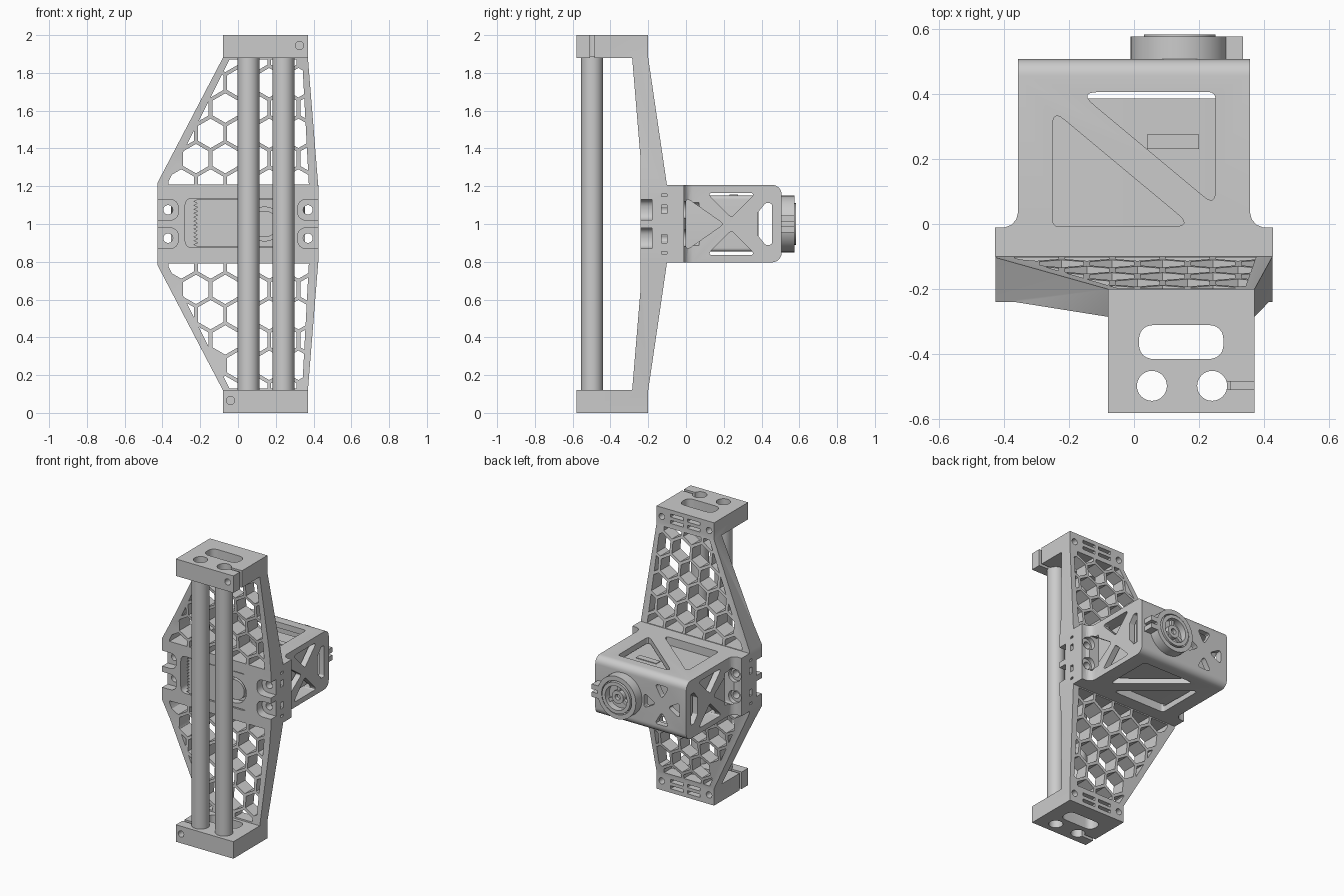
import bpy, bmesh, math
from mathutils import Vector

if "Cube" in bpy.data.objects:
    bpy.data.objects.remove(bpy.data.objects["Cube"])

AX = {'x': lambda p, t: (t, p[0], p[1]),
      'y': lambda p, t: (p[0], t, p[1]),
      'z': lambda p, t: (p[0], p[1], t)}


def prisms(name, polys, axis, a, b):
    """One object holding a straight prism for every 2D outline."""
    bm = bmesh.new()
    for pts in polys:
        lo = [bm.verts.new(AX[axis](p, a)) for p in pts]
        hi = [bm.verts.new(AX[axis](p, b)) for p in pts]
        bm.faces.new(lo)
        bm.faces.new(hi[::-1])
        for i in range(len(pts)):
            j = (i + 1) % len(pts)
            bm.faces.new((lo[j], lo[i], hi[i], hi[j]))
    bmesh.ops.recalc_face_normals(bm, faces=bm.faces)
    me = bpy.data.meshes.new(name)
    bm.to_mesh(me)
    bm.free()
    ob = bpy.data.objects.new(name, me)
    bpy.context.collection.objects.link(ob)
    return ob


def rect(x0, x1, y0, y1):
    return [(x0, y0), (x1, y0), (x1, y1), (x0, y1)]


def circle(x, y, r, n=32, off=0.0):
    return [(x + r * math.cos(off + 2 * math.pi * i / n),
             y + r * math.sin(off + 2 * math.pi * i / n)) for i in range(n)]


def rounded(pts, r, n=6):
    """Round each corner of an outline."""
    out, m = [], len(pts)
    for i in range(m):
        p, a, b = (Vector(pts[k % m]) for k in (i, i - 1, i + 1))
        u, v = (a - p).normalized(), (b - p).normalized()
        t = min(r / math.tan(u.angle(v) / 2), 0.49 * (a - p).length, 0.49 * (b - p).length)
        for k in range(n + 1):
            s = k / n
            out.append(tuple((1 - s) ** 2 * (p + u * t) + 2 * s * (1 - s) * p + s * s * (p + v * t)))
    return out


def clip(poly, region):
    """Clip an outline by a convex counter-clockwise region."""
    for i in range(len(region)):
        a, b = Vector(region[i - 1]), Vector(region[i])
        side = lambda p: (b - a).cross(Vector(p) - a)
        new = []
        for j in range(len(poly)):
            p, q = poly[j - 1], poly[j]
            sp, sq = side(p), side(q)
            if (sp > 0) != (sq > 0):
                new.append(tuple(Vector(p).lerp(Vector(q), sp / (sp - sq))))
            if sq > 0:
                new.append(q)
        poly = new
    return poly


def area(p):
    return 0.5 * abs(sum(p[i - 1][0] * p[i][1] - p[i][0] * p[i - 1][1] for i in range(len(p))))


def boolean(ob, cutters, op='DIFFERENCE'):
    for c in cutters:
        m = ob.modifiers.new("cut", 'BOOLEAN')
        m.operation, m.solver, m.object = op, 'EXACT', c
    bpy.context.view_layer.update()
    me = bpy.data.meshes.new_from_object(ob.evaluated_get(bpy.context.evaluated_depsgraph_get()))
    ob.modifiers.clear()
    ob.data = me
    for c in cutters:
        bpy.data.objects.remove(c)


def flip(polys):
    """Add the copies mirrored about z = 1."""
    return polys + [[(x, 2 - z) for x, z in p] for p in polys]


# Frame: front outline crossed with side profile
half = [(-0.08, 0), (0.37, 0), (0.37, 0.12), (0.425, 0.8)]
left = [(-0.425, 0.78), (-0.08, 0.12)]
outline = half + [(x, 2 - z) for x, z in half[:0:-1]] + [(-0.08, 2), (-0.08, 1.88), (-0.425, 1.22)] + left
frame = prisms("frame", [outline], 'y', -0.7, 0)
low = [(-0.58, 0.12), (-0.58, 0), (-0.2, 0), (-0.2, 0.12), (-0.1, 0.8)]
front = [(-0.285, 1.88), (-0.24, 1.34), (-0.24, 0.66), (-0.285, 0.12)]
side = low + [(y, 2 - z) for y, z in low[::-1]] + front
boolean(frame, [prisms("side", [side], 'x', -0.6, 0.6)], 'INTERSECT')

# Honeycomb openings
region = [(-0.375, 1.21), (0.375, 1.21), (0.34, 1.87), (-0.045, 1.87)]
cells = []
for row in range(-3, 5):
    for col in range(-4, 7):
        hexagon = circle(-0.145 + (col + 0.5 * (row % 2)) * 0.155, 1.48 + row * 0.134,
                         0.078, 6, math.pi / 6)
        c = clip(hexagon, region)
        if len(c) > 2 and area(c) > 0.0006:
            cells.append(c)
cuts = [prisms("cells", flip(cells), 'y', -0.4, 0)]

# Screw ears, nut slots and belt pocket
SCREWS = [(s * 0.37, z) for s in (-1, 1) for z in (0.925, 1.075)]
notches = [rounded([(x - s * 0.055, z - 0.055), (x + s * 0.3, z - 0.055),
                    (x + s * 0.3, z + 0.055), (x - s * 0.055, z + 0.055)], 0.052)
           for x, z in SCREWS for s in [math.copysign(1, x)]]
cuts.append(prisms("ear_notches", notches, 'y', -0.3, -0.18))
cuts.append(prisms("ear_holes", [circle(x, z, 0.025, 20) for x, z in SCREWS], 'y', -0.3, 0))
for a, b in ((-0.6, -0.35), (0.35, 0.6)):
    cuts.append(prisms("nut_slots", flip([rect(-0.13, -0.09, 1.055, 1.1),
                                          rect(-0.13, -0.09, 1.145, 1.16)]), 'x', a, b))
cuts.append(prisms("pocket", [rounded(rect(-0.28, 0.24, 0.875, 1.135), 0.04)], 'y', -0.3, -0.16))

# End block openings
cuts.append(prisms("end_slot", [rounded(rect(0.015, 0.275, -0.415, -0.31), 0.05),
                                circle(0.055, -0.497, 0.046), circle(0.24, -0.497, 0.046)], 'z', -1, 3))
cuts.append(prisms("slit_top", [rect(-0.508, -0.484, 1.8, 2.1)], 'x', 0.27, 0.5))
cuts.append(prisms("slit_bottom", [rect(-0.508, -0.484, -0.1, 0.2)], 'x', -0.2, 0.03))
cuts.append(prisms("clamp_holes", [circle(0.325, 1.945, 0.022, 20),
                                   circle(-0.04, 0.065, 0.022, 20)], 'y', -0.7, -0.4))
back = [circle(x, 1.935, 0.022, 20) for x in (-0.04, 0.33)]
back += [rect(x, x + 0.1, z, z + 0.022) for x in (0.03, 0.16) for z in (1.905, 1.95)]
cuts.append(prisms("back_slots", flip(back), 'y', -0.27, 0))
boolean(frame, cuts)

# Toothed rack and idler boss in the pocket
teeth = [(-0.215 - 0.022 * (i % 2), 0.88 + 0.25 * i / 24) for i in range(25)]
rack = prisms("belt_rack", [[(0.235, 0.88)] + teeth + [(0.235, 1.13)]], 'y', -0.236, -0.15)
boolean(rack, [prisms("seat", [circle(0.14, 1, 0.09)], 'y', -0.3, -0.19)])
prisms("idler_boss", [circle(0.14, 1, 0.07)], 'y', -0.23, -0.18)

# Guide tubes
for i, x in enumerate((0.055, 0.24)):
    tube = prisms(f"guide_tube_{i + 1}", [circle(x, -0.497, 0.058)], 'z', 0.11, 1.89)
    boolean(tube, [prisms("bore", [circle(x, -0.497, 0.046)], 'z', -1, 3)])

# Motor housing with flange, fillets and rounded rear edges
hp = [(0.427, -0.1), (0.427, -0.01), (0.395, -0.01), (0.377, -0.003),
      (0.362, 0.013), (0.356, 0.035), (0.356, 0.506)]
housing = prisms("motor_housing", [hp + [(-x, y) for x, y in hp[::-1]]], 'z', 0.797, 1.207)
bm = bmesh.new()
bm.from_mesh(housing.data)
rear = [e for e in bm.edges if all(v.co.y > 0.5 for v in e.verts)
        and abs(e.verts[0].co.x - e.verts[1].co.x) > 0.1]
bmesh.ops.bevel(bm, geom=rear, offset=0.05, segments=6, profile=0.5, affect='EDGES')
bm.to_mesh(housing.data)
bm.free()
top_win = [rounded([(-0.17, 0.405), (0.25, 0.405), (0.25, 0.055)], 0.022),
           rounded([(-0.25, 0.35), (-0.25, -0.008), (0.18, -0.008)], 0.022)]
side_win = flip([rounded([(0.11, 1.165), (0.37, 1.165), (0.24, 1.035)], 0.015)])
side_win += [rounded([(0, 1.14), (0, 0.86), (0.2, 1)], 0.015),
             rounded([(0.38, 0.94), (0.38, 1.06), (0.42, 1.11), (0.455, 1.11),
                      (0.455, 0.89), (0.42, 0.89)], 0.012)]
rear_win = []
for k in range(4):
    a = k * math.pi / 2
    u, v = Vector((math.cos(a), math.sin(a))), Vector((-math.sin(a), math.cos(a)))
    c = Vector((-0.165, 1.0))
    rear_win.append(rounded([c + u * 0.045, c + u * 0.14 + v * 0.055, c + u * 0.14 - v * 0.055], 0.018))
boolean(housing, [
    prisms("cavity", [rect(-0.315, 0.315, 0, 0.465)], 'z', 0.838, 1.166),
    prisms("top_windows", top_win, 'z', 0.5, 1.5),
    prisms("side_windows", side_win, 'x', -0.5, 0.5),
    prisms("rear_windows", rear_win, 'y', 0.42, 0.7),
    prisms("flange_holes", [circle(x, z, 0.025, 20) for x, z in SCREWS], 'y', -0.2, 0.05),
    prisms("scallops", [circle(x * 1.02, z, 0.045) for x, z in SCREWS], 'y', -0.03, 0.07)])

# Motor body and its small plate
prisms("motor_body", [rounded(rect(-0.3, 0.3, 0.855, 1.15), 0.02)], 'y', -0.01, 0.385)
prisms("motor_plate", [rect(0.04, 0.2, 0.23, 0.275)], 'z', 1.14, 1.155)

# Rear clamp collar, tab, bearing ring and hub
CX = 0.14
for name, r, ri, y in (("rear_collar", 0.15, 0.118, 0.575), ("bearing_ring", 0.11, 0.085, 0.582)):
    ring = prisms(name, [circle(CX, 1, r, 48)], 'y', 0.5, y)
    boolean(ring, [prisms("hole", [circle(CX, 1, ri, 48)], 'y', 0.4, 0.7)])
prisms("collar_floor", [circle(CX, 1, 0.13)], 'y', 0.5, 0.535)
prisms("collar_tabs", [rect(0.27, 0.335, 0.955, 0.99), rect(0.27, 0.335, 1.01, 1.045)], 'y', 0.5, 0.575)
hub = prisms("shaft_hub", [circle(CX, 1, 0.045)], 'y', 0.53, 0.565)
boolean(hub, [prisms("hub_hole", [circle(CX, 1, 0.02, 20)], 'y', 0.54, 0.7)])
for i in range(3):
    a = math.pi / 2 + i * 2 * math.pi / 3
    u, v = Vector((math.cos(a), math.sin(a))), Vector((-math.sin(a), math.cos(a))) * 0.012
    c = Vector((CX, 1.0))
    prisms(f"hub_spoke_{i + 1}", [[c + u * 0.04 - v, c + u * 0.09 - v, c + u * 0.09 + v, c + u * 0.04 + v]],
           'y', 0.53, 0.555)

# Smooth rounds, sharp edges
bpy.ops.object.select_all(action='SELECT')
bpy.context.view_layer.objects.active = frame
bpy.ops.object.shade_smooth_by_angle(angle=math.radians(30))
